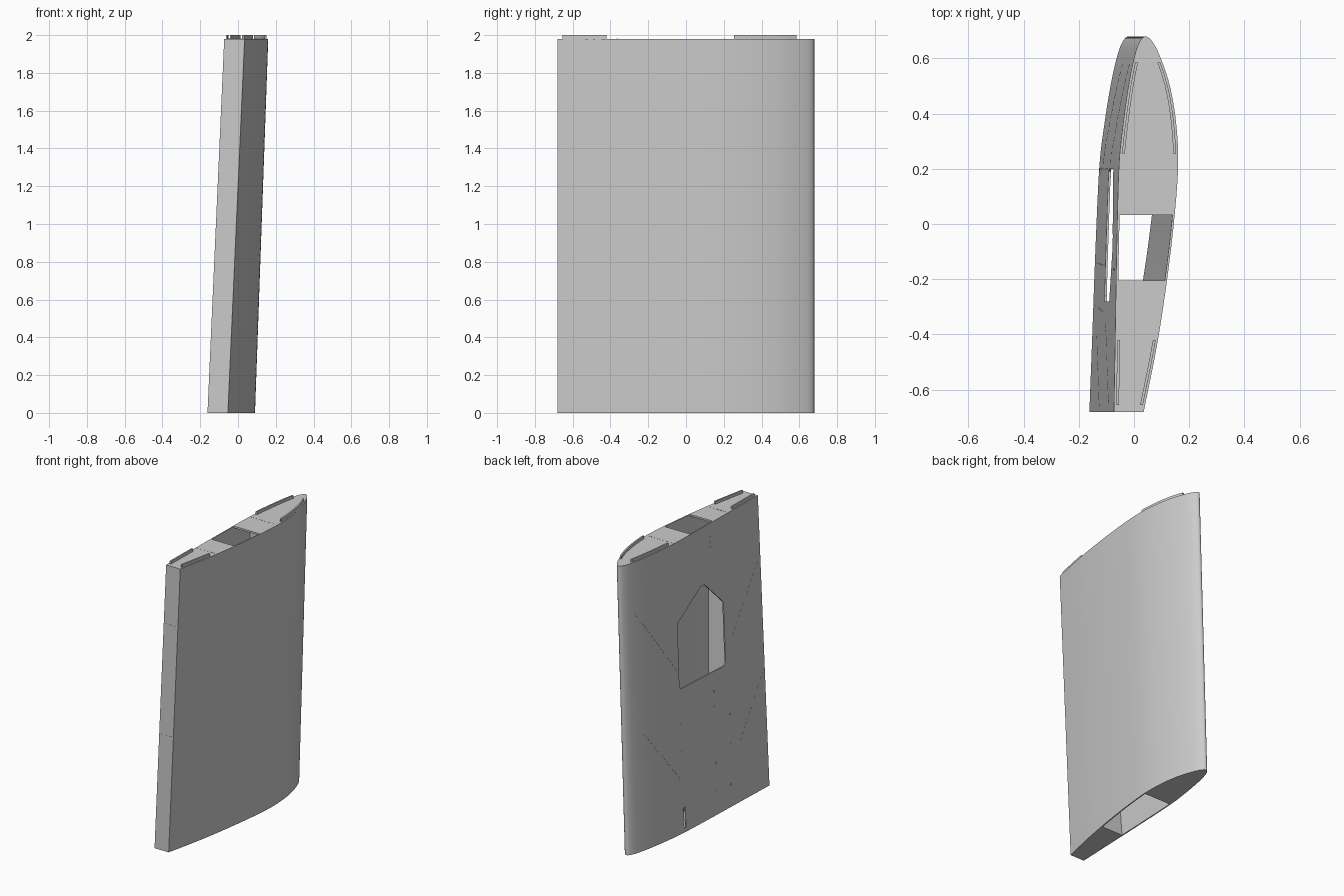
import bpy, bmesh
from math import radians
from mathutils import Vector

if "Cube" in bpy.data.objects:
    bpy.data.objects.remove(bpy.data.objects["Cube"])

TOP = 1.98      # height of the upper cap
SKIN = 0.008    # skin thickness

grey = bpy.data.materials.new("light grey plastic")
grey.use_nodes = True
grey.diffuse_color = (0.6, 0.6, 0.6, 1)
grey.node_tree.nodes["Principled BSDF"].inputs["Base Color"].default_value = (0.6, 0.6, 0.6, 1)

# Upper section, from the flat edge round the nose and back
CONTROL = [(-.073, -.68), (-.068, -.4), (-.063, -.1), (-.055, .2), (-.041, .35),
           (-.02, .5), (0, .6), (.018, .655), (.04, .679), (.067, .66), (.097, .6),
           (.13, .5), (.152, .37), (.16, .22), (.147, .03), (.12, -.2), (.083, -.44),
           (.035, -.68)]
NOSE = CONTROL.index((.04, .679))
STEPS = 6


def smooth_path(points):
    """Catmull-Rom curve through the points."""
    pts = [Vector(p) for p in points]
    out = []
    for i in range(len(pts) - 1):
        a, b, c, d = pts[max(i - 1, 0)], pts[i], pts[i + 1], pts[min(i + 2, len(pts) - 1)]
        for s in range(STEPS):
            t = s / STEPS
            out.append(b + (c - a) * t / 2 + (2 * a - 5 * b + 4 * c - d) * t * t / 2
                       + (3 * b - a - 3 * c + d) * t ** 3 / 2)
    return out + [pts[-1]]


SECTION = smooth_path(CONTROL)
LEFT = SECTION[:NOSE * STEPS + 1]
RIGHT = SECTION[NOSE * STEPS:][::-1]


def lean(y, z):
    """Sideways shift of the section below the cap."""
    return (0.075 - 0.02 * y) * (z / TOP - 1)


def skin_x(side, y, z):
    for a, b in zip(side, side[1:]):
        if a.y <= y <= b.y:
            return a.x + (b.x - a.x) * (y - a.y) / (b.y - a.y) + lean(y, z)
    return side[-1].x + lean(y, z)


def add_loft(bm, lower, upper):
    """Closed solid between two matching loops."""
    lo, hi = [[bm.verts.new(p) for p in loop] for loop in (lower, upper)]
    n = len(lo)
    for i in range(n):
        j = (i + 1) % n
        bm.faces.new((lo[i], lo[j], hi[j], hi[i]))
    bm.faces.new(lo[::-1])
    bm.faces.new(hi)


def make_object(name, solids):
    bm = bmesh.new()
    for lower, upper in solids:
        add_loft(bm, lower, upper)
    bmesh.ops.recalc_face_normals(bm, faces=bm.faces)
    mesh = bpy.data.meshes.new(name)
    bm.to_mesh(mesh)
    bm.free()
    mesh.materials.append(grey)
    obj = bpy.data.objects.new(name, mesh)
    bpy.context.collection.objects.link(obj)
    return obj


def select(obj):
    bpy.ops.object.select_all(action="DESELECT")
    obj.select_set(True)
    bpy.context.view_layer.objects.active = obj


def cut(obj, cutter):
    cutter.hide_render = True
    mod = obj.modifiers.new("cut", "BOOLEAN")
    mod.operation, mod.solver, mod.object = "DIFFERENCE", "EXACT", cutter
    select(obj)
    bpy.ops.object.modifier_apply(modifier=mod.name)
    bpy.data.objects.remove(cutter)


def chamber_loop(y0, y1, z, n=10):
    """Loop just inside both skins from y0 to y1."""
    ys = [y0 + (y1 - y0) * i / n for i in range(n + 1)]
    return ([(skin_x(LEFT, y, z) + SKIN, y, z) for y in ys]
            + [(skin_x(RIGHT, y, z) - SKIN, y, z) for y in reversed(ys)])


# Main tapered shell
body = make_object("wing_body", [[[(p.x + lean(p.y, z), p.y, z) for p in SECTION]
                                  for z in (0, TOP)]])

# Open chamber between the two spars
cut(body, make_object("chamber_cutter", [(chamber_loop(-.28, .205, -.05),
                                          chamber_loop(-.365, .205, TOP - .012))]))

# Opening in the upper cap
cut(body, make_object("cap_cutter", [(chamber_loop(-.205, .033, TOP - .05),
                                      chamber_loop(-.205, .033, TOP + .05))]))

# Access window in one skin
window = [(.19, .98), (.2, 1.0), (.2, 1.43), (-.05, 1.59), (-.09, 1.59),
          (-.28, 1.4), (-.28, .99), (-.26, .97)]
cut(body, make_object("window_cutter", [[[(x, y, z) for y, z in window] for x in (-.3, -.035)]]))

# Small cable slot near the bottom
slot = [(.18, .03), (.195, .03), (.195, .17), (.18, .17)]
cut(body, make_object("slot_cutter", [[[(x, y, z) for y, z in slot] for x in (-.3, -.09)]]))

select(body)
bpy.ops.object.shade_smooth_by_angle(angle=radians(25))


# Raised locating ridges on the cap
def ridge(side, sign, y0, y1, n=8):
    ys = [y0 + (y1 - y0) * i / n for i in range(n + 1)]
    loop = ([(skin_x(side, y, TOP) + sign * .008, y) for y in ys]
            + [(skin_x(side, y, TOP) + sign * .018, y) for y in reversed(ys)])
    return [[(x, y, z) for x, y in loop] for z in (TOP - .003, 2.0)]


make_object("cap_ridges", [ridge(side, sign, y0, y1)
                           for side, sign in ((LEFT, 1), (RIGHT, -1))
                           for y0, y1 in ((-.655, -.42), (.255, .585))])


# Flush rib tabs showing through the skin, as thin dashes
def dashes(start, end, count, fill):
    a, b = Vector(start), Vector(end)
    along = (b - a) / count
    across = Vector((-along.y, along.x)).normalized() * .002
    for i in range(count):
        p, q = a + along * i, a + along * (i + fill)
        corners = (p - across, q - across, q + across, p + across)
        yield [[(skin_x(LEFT, y, z) + dx, y, z) for y, z in corners] for dx in (-.001, .002)]


tabs = []
for rib in (((.58, 1.63), (.21, 1.1)), ((.58, .85), (.21, .36)),
            ((-.65, 1.54), (-.33, 1.1)), ((-.66, .79), (-.4, .4))):
    tabs += dashes(*rib, 14, .6)
for spar in (((.2, .05), (.2, .93)), ((-.29, .05), (-.32, .9)),
             ((-.14, .05), (-.15, .93)), ((-.16, 1.65), (-.17, 1.95))):
    tabs += dashes(*spar, 9, .15)
make_object("rib_tabs", tabs)

# Spar tabs on the cap
cap_tabs = []
for y in (.205, -.365):
    x0, x1 = skin_x(LEFT, y, TOP) + SKIN, skin_x(RIGHT, y, TOP) - SKIN
    for i in range(6):
        a = x0 + (x1 - x0) * i / 6
        b = a + (x1 - x0) * .11
        cap_tabs.append([[(a, y - .002, z), (b, y - .002, z), (b, y + .002, z), (a, y + .002, z)]
                         for z in (TOP - .002, TOP + .001)])
make_object("spar_tabs", cap_tabs)

# Rib tabs on the flat rear edge
make_object("edge_tabs", [[[(x + lean(-.68, z), y, z) for x, y in
                            ((-.07, -.681), (.032, -.681), (.032, -.678), (-.07, -.678))]
                           for z in (h, h + .004)] for h in (.8, 1.57)])
